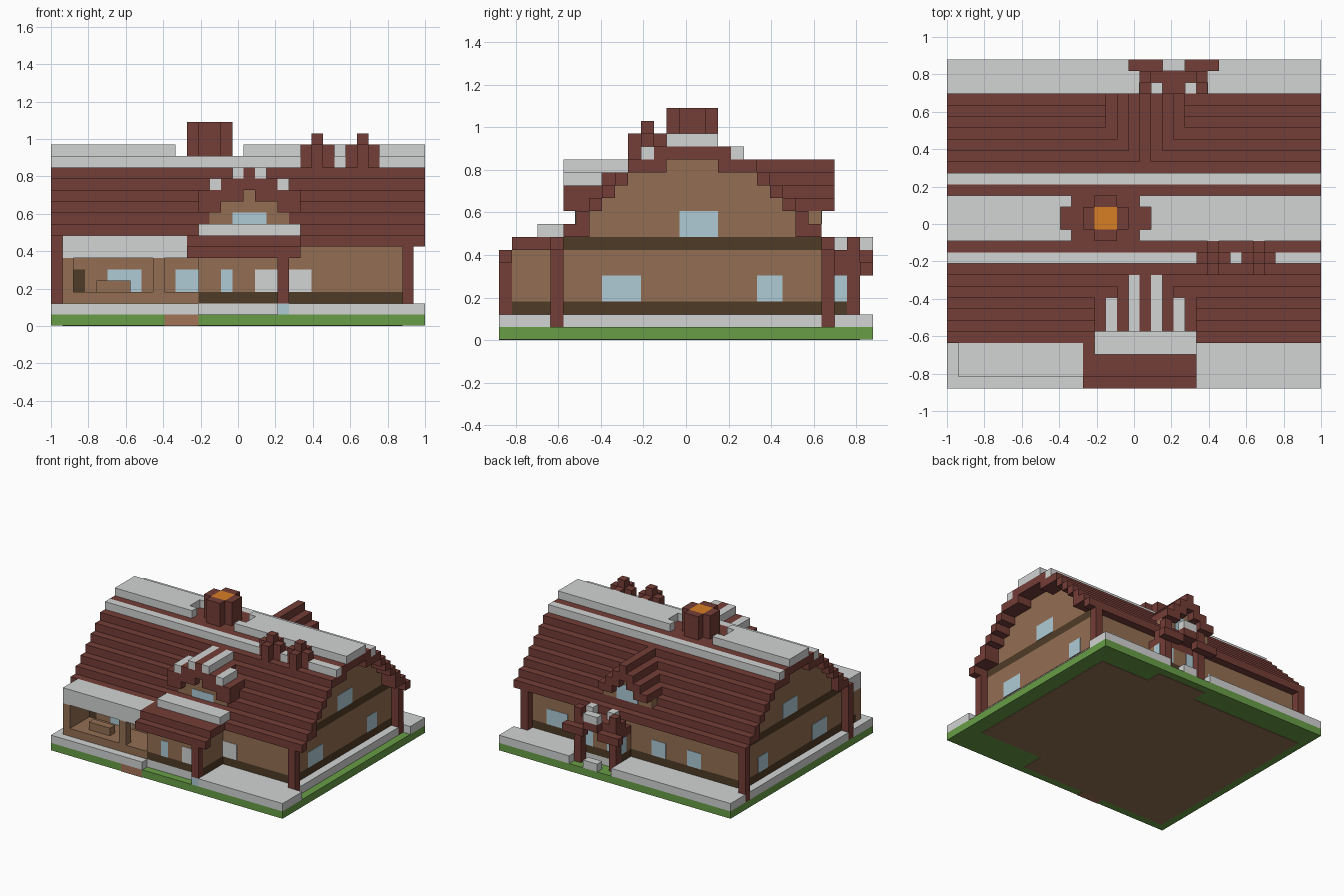
import bpy
import bmesh
from mathutils import Matrix, Vector

default_cube = bpy.data.objects.get("Cube")
if default_cube:
    bpy.data.objects.remove(default_cube, do_unlink=True)

# Block grid: 33 wide, 29 deep, 18 high
WIDE, DEEP = 33, 29
UNIT = 2 / WIDE
THIN = 0.05


def make_material(name, red, green, blue):
    """Flat material from display colour, stored as linear values."""
    linear = [((c / 255 + 0.055) / 1.055) ** 2.4 for c in (red, green, blue)]
    material = bpy.data.materials.new(name)
    material.use_nodes = True
    colour = (*linear, 1)
    material.diffuse_color = colour
    material.node_tree.nodes["Principled BSDF"].inputs["Base Color"].default_value = colour
    return material


brick = make_material("dark red brick", 116, 61, 55)
snow = make_material("snow", 210, 212, 211)
timber = make_material("tan timber", 148, 111, 83)
dark_wood = make_material("dark wood", 79, 59, 38)
grass = make_material("grass green", 104, 157, 70)
glass = make_material("pale blue glass", 175, 203, 214)
fire = make_material("orange fire", 214, 126, 36)
path_clay = make_material("path clay", 164, 115, 89)


def part(name, material, *boxes):
    """One object from boxes given as x, x, y, y, z, z block limits."""
    bm = bmesh.new()
    for x0, x1, y0, y1, z0, z1 in boxes:
        centre = Vector(((x0 + x1 - WIDE) / 2, (y0 + y1 - DEEP) / 2, (z0 + z1) / 2)) * UNIT
        size = Vector((x1 - x0, y1 - y0, z1 - z0)) * UNIT
        bmesh.ops.create_cube(bm, size=1, matrix=Matrix.LocRotScale(centre, None, size))
    mesh = bpy.data.meshes.new(name)
    bm.to_mesh(mesh)
    bm.free()
    mesh.materials.append(material)
    obj = bpy.data.objects.new(name, mesh)
    bpy.context.collection.objects.link(obj)


def front_pane(name, x0, x1, y, z0=3, z1=5, material=glass):
    part(name, material, (x0, x1, y - THIN, y, z0, z1))


def back_pane(name, x0, x1, y, z0=3, z1=5):
    part(name, glass, (x0, x1, y, y + THIN, z0, z1))


def side_pane(name, x, outward, y0, y1, z0=3, z1=5):
    left, right = sorted((x, x + outward * THIN))
    part(name, glass, (left, right, y0, y1, z0, z1))


# Ground, path and underside
part("lawn", grass, (0, WIDE, 1, DEEP, THIN, 1),
     (0, 10, 0, 1, THIN, 1), (13, WIDE, 0, 1, THIN, 1))
part("entrance_path", path_clay, (10, 13, 0, 1, 0, 1))
part("underside_floor", timber, (1, 31, 4, 26, 0, THIN),
     (1, 22, 1, 4, 0, THIN), (17, 24, 26, 28, 0, THIN))
part("ground_snow", snow, (0, 13, 0, 1, 1, 2), (0, 1, 1, 4, 1, 2),
     (21, WIDE, 0, 4, 1, 2), (0, 17, 26, DEEP, 1, 2), (23, WIDE, 26, DEEP, 1, 2))
part("foundation_snow", snow, (0, 32, 5, 25, 1, 2), (1, 21, 1, 5, 1, 2),
     (21, 31, 4, 5, 1, 2), (1, 31, 25, 26, 1, 2))

# Main house body
part("wall_base", dark_wood, (1, 31, 5, 25, 2, 3))
part("main_walls", timber, (1, 31, 5, 25, 3, 7))
part("wall_band", dark_wood, (1, 31, 5, 25, 7, 8))
part("corner_pillars", brick,
     *[(x, x + 1, y, y + 1, 1, 7) for x in (0, 31) for y in (4, 25)])

# Stepped roof: one strip per row, mirrored front to back
roof_boxes, gable_boxes = [], []
for row in range(4, 15):
    top = min(row + 4, 14) if row < 12 else 15
    thickness = 2 if row in (6, 12) else 1
    for y in (row, DEEP - row):
        roof_boxes.append((0, WIDE, y, y + 1, top - thickness, top))
        if top - thickness > 8:
            gable_boxes.append((1, 31, y, y + 1, 8, top - thickness))
part("main_roof", brick, *roof_boxes)
part("gable_walls", timber, *gable_boxes)

# Roof snow, with a melted notch around the chimney
part("ridge_snow", snow, (0, 10, 13, 17, 15, 16), (18, WIDE, 13, 17, 15, 16),
     *[(x, x + 1, y, y + 1, 15, 16) for x in (10, 17) for y in (13, 16)])
part("front_roof_snow", snow,
     *[(a, b, 11, 12, 14, 15) for a, b in ((0, 22), (25, 26), (29, WIDE))])
part("back_roof_snow", snow, (0, WIDE, 18, 19, 14, 15))

# Chimneys
part("large_chimney", brick, (12, 13, 14, 16, 15, 18), (15, 16, 14, 16, 15, 18),
     (13, 15, 13, 14, 15, 18), (13, 15, 16, 17, 15, 18))
part("chimney_fire", fire, (13, 15, 14, 16, 15, 18))
for name, x in (("inner", 23), ("outer", 27)):
    part(name + "_small_chimney", brick, (x, x + 1, 11, 12, 14, 17),
         (x - 1, x, 11, 12, 14, 16), (x + 1, x + 2, 11, 12, 14, 16),
         (x, x + 1, 10, 11, 14, 16), (x, x + 1, 12, 13, 14, 16))

# Front and back dormers share a centre column
MID = 17
front_roof, front_snow, back_roof = [], [], []
front_limits = ((12, 14), (11, 13), (11, 13), (10, 12), (10, 12))
for offset, (low, top) in enumerate(front_limits):
    for x in {MID - offset, MID + offset}:
        front_roof.append((x, x + 1, 5, top - 4, low, top))
        if offset % 2:
            snow_end = 10 if offset == 1 else 8
            front_snow.append((x, x + 1, 5, snow_end, top, top + 1))
        if offset < 4:
            peak = 14 - offset
            back_roof.append((x, x + 1, 19 + offset, 26, max(10, peak - 2), peak))
part("front_dormer_roof", brick, *front_roof)
part("front_dormer_snow", snow, *front_snow)
part("front_dormer_wall", timber, (14, 21, 5.95, 7, 9, 10),
     (15, 20, 5.95, 8, 10, 11), (MID, MID + 1, 5.95, 9, 11, 12))
front_pane("front_dormer_window", 16, 19, 5.95, 9, 10)
part("back_dormer_wall", timber, (14, 21, 22, 25, 9, 10),
     (15, 20, 22, 25, 10, 11), (MID, MID + 1, 22, 25, 11, 12))
part("back_dormer_roof", brick, *back_roof)
back_pane("back_dormer_window", 16, 19, 25, 9, 11)

# Front bay under its own roof
part("bay_walls", timber, (13, 21, 1, 5, 3, 7))
part("bay_base", dark_wood, (13, 21, 1, 5, 2, 3))
part("bay_roof", brick, (12, 22, 1, 5, 7, 8), (12, 22, 0, 1, 6, 7))
part("bay_roof_snow", snow, (13, 22, 3, 5, 8, 9))
part("bay_post", brick, (20, 21, 0, 1, 2, 6))
part("post_ice", glass, (20, 21, 0, 1, 1, 2))
front_pane("bay_window", 15, 16, 1)
front_pane("frosted_bay_window", 18, 20, 1, material=snow)

# Open veranda and entrance step on the front, with a counter inside
part("veranda_snow_roof", snow, (1, 12, 1, 4, 6, 8))
part("veranda_floor", timber, (2, 13, 1, 5, 2, 3), (1, 2, 1, 2, 2, 3))
part("veranda_frame", timber, (1, 2, 1, 5, 3, 6), (9, 10, 1, 2, 3, 6))
part("veranda_side_base", dark_wood, (1, 2, 2, 5, 2, 3))
part("veranda_counter", timber, (4, 7, 2, 3, 3, 4))
front_pane("veranda_door", 2, 3, 5, material=dark_wood)

# Windows of the main walls
front_pane("veranda_window", 5, 8, 5)
front_pane("entrance_window", 11, 13, 5)
front_pane("frosted_wall_window", 21, 23, 5, material=snow)
for name, x, outward in (("left", 31, 1), ("right", 1, -1)):
    side_pane(name + "_front_window", x, outward, 8, 11)
    side_pane(name + "_back_window", x, outward, 20, 22)
    side_pane(name + "_attic_window", x, outward, 14, 17, 8, 10)
for name, x, width in (("left", 26, 3), ("middle", 12, 2), ("right", 7, 2)):
    back_pane(name + "_rear_window", x, x + width, 25)

# Back entrance bay
part("back_bay_base", dark_wood, (17, 23, 25, 27, 2, 3))
part("back_bay_wall", timber, (17, 23, 25, 27, 3, 5))
part("back_bay_foundation", snow, (17, 23, 26, 27, 1, 2), (19, 21, 28, DEEP, 1, 2))
part("back_bay_roof", brick, (17, 23, 26, 28, 6, 7), (17, 23, 25, 27, 5, 6),
     (19, 21, 28, DEEP, 6, 7), (16, 19, 28, DEEP, 5, 6), (21, 24, 28, DEEP, 5, 6))
part("back_bay_posts", brick, (17, 18, 27, 28, 1, 8), (22, 23, 27, 28, 1, 8))
part("back_bay_snow", snow, (18, 19, 26, 27, 7, 8), (21, 22, 26, 27, 7, 8),
     (19, 21, 28, DEEP, 7, 8))
back_pane("back_bay_window_right", 18, 19, 27)
back_pane("back_bay_window_left", 21, 22, 27)
side_pane("back_bay_side_window_left", 23, 1, 26, 27)
side_pane("back_bay_side_window_right", 17, -1, 26, 27)
